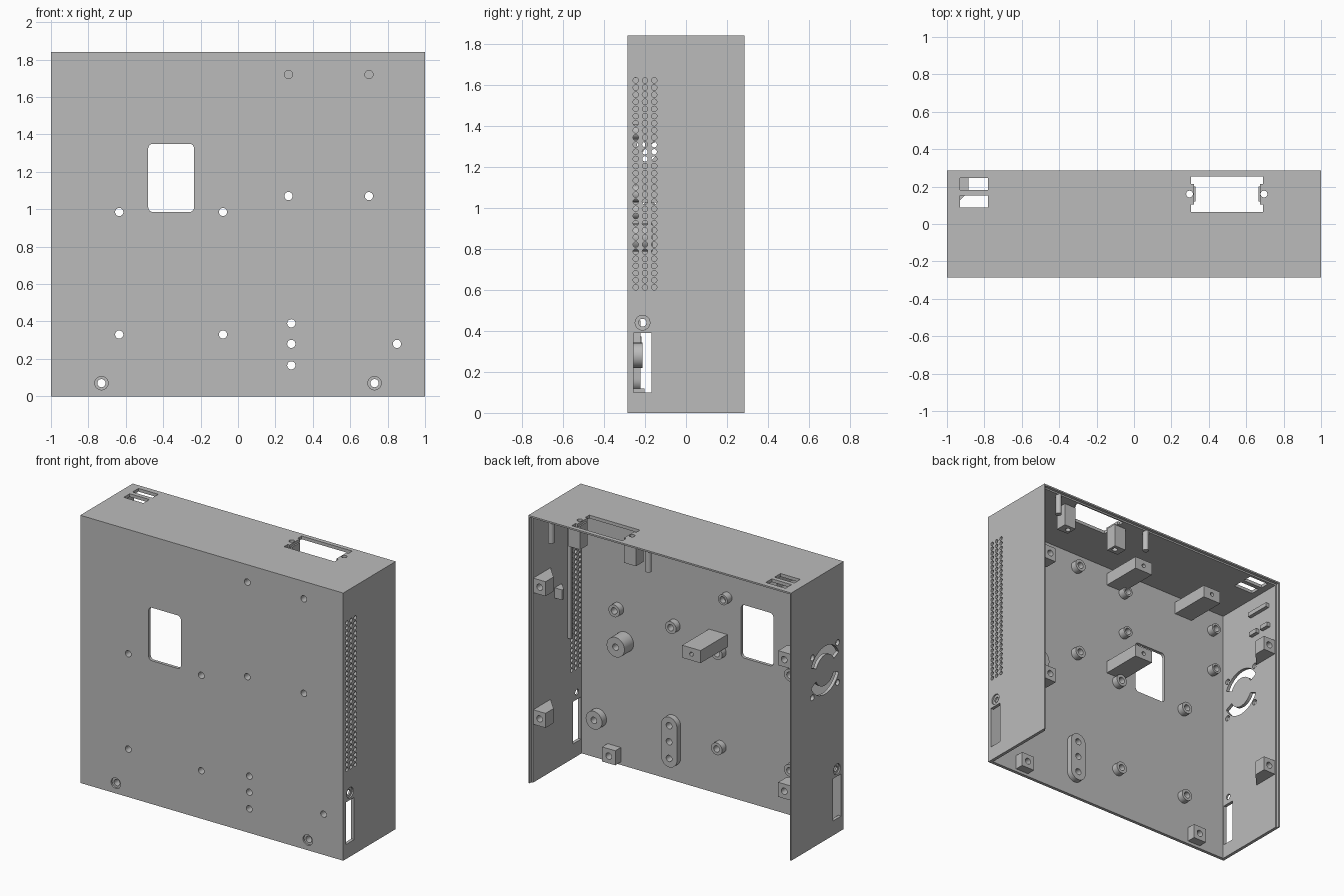
import bpy, bmesh, math

cube = bpy.data.objects.get("Cube")
if cube:
    bpy.data.objects.remove(cube, do_unlink=True)

mat = bpy.data.materials.new("plain grey")
mat.use_nodes = True
grey = (0.5, 0.5, 0.5, 1)
mat.diffuse_color = grey
mat.node_tree.nodes["Principled BSDF"].inputs["Base Color"].default_value = grey

W, D, H, T = 1.0, 0.285, 1.84, 0.022      # half width, half depth, height, wall
IN = -D + T                               # inner surface of the front panel


# ---- outline helpers
def rect(u0, u1, v0, v1):
    return [(u0, v0), (u1, v0), (u1, v1), (u0, v1)]


def arc(u, v, r, a0, a1, n):
    return [(u + r * math.cos(math.radians(a0 + (a1 - a0) * i / n)),
             v + r * math.sin(math.radians(a0 + (a1 - a0) * i / n))) for i in range(n + 1)]


def circle(u, v, r, n=24):
    return arc(u, v, r, 0, 360, n)[:-1]


def rounded(u0, u1, v0, v1, r):
    return (arc(u1 - r, v1 - r, r, 0, 90, 6) + arc(u0 + r, v1 - r, r, 90, 180, 6)
            + arc(u0 + r, v0 + r, r, 180, 270, 6) + arc(u1 - r, v0 + r, r, 270, 360, 6))


def prism(bm, pts, axis, a, b):
    """Extrude an outline along an axis from a to b."""
    place = {"x": lambda p, d: (d, p[0], p[1]),
             "y": lambda p, d: (p[0], d, p[1]),
             "z": lambda p, d: (p[0], p[1], d)}[axis]
    lo = [bm.verts.new(place(p, a)) for p in pts]
    hi = [bm.verts.new(place(p, b)) for p in pts]
    bm.faces.new(lo)
    bm.faces.new(hi[::-1])
    for i in range(len(pts)):
        j = (i + 1) % len(pts)
        bm.faces.new((lo[i], hi[i], hi[j], lo[j]))


def build(name, prisms):
    bm = bmesh.new()
    for p in prisms:
        prism(bm, *p)
    bmesh.ops.recalc_face_normals(bm, faces=bm.faces)
    me = bpy.data.meshes.new(name)
    bm.to_mesh(me)
    bm.free()
    me.materials.append(mat)
    ob = bpy.data.objects.new(name, me)
    bpy.context.collection.objects.link(ob)
    return ob


def cut(ob, prisms):
    cutter = build("cutter", prisms)
    cutter.hide_render = True
    mod = ob.modifiers.new("cut", "BOOLEAN")
    mod.operation, mod.solver, mod.object = "DIFFERENCE", "EXACT", cutter
    bpy.context.view_layer.objects.active = ob
    bpy.ops.object.modifier_apply(modifier=mod.name)
    bpy.data.objects.remove(cutter, do_unlink=True)


# ---- shell: front, top and two sides, open at the back and bottom
shell = build("case_shell", [(rect(-W, W, -D, D), "z", 0, H)])
cut(shell, [(rect(-W + T, W - T, IN, 1), "z", -1, H - T)])
cut(shell, [(rect(-W + T / 2, W - T / 2, D - 0.02, 1), "z", -1, H - T / 2)])

# front panel holes
board = [(x, z) for x in (-0.635, -0.08) for z in (0.33, 0.985)]
drive = [(x, z) for x in (0.27, 0.70) for z in (1.07, 1.72)]
strip = [(0.285, z) for z in (0.165, 0.28, 0.39)]
side_post = [(0.85, 0.28)]
feet = [(-0.73, 0.07), (0.73, 0.07)]
through = [(circle(x, z, 0.022), "y", -1, 1) for x, z in board + drive + strip + side_post + feet]
cut(shell, [(p, a, -1, 0) for p, a, _, _ in through]
    + [(rounded(-0.48, -0.235, 0.985, 1.35, 0.025), "y", -1, 0)])
cut(shell, [(circle(x, z, 0.036), "y", -1, -D + 0.012) for x, z in feet])

# left side vent grid
cut(shell, [(circle(y, 0.612 + 0.0348 * i, 0.0135, 12), "x", 0.5, 1.5)
            for y in (-0.245, -0.2, -0.155) for i in range(30)])

# slot and screw hole on both sides
cut(shell, [(rect(-0.257, -0.167, 0.1, 0.39), "x", -2, 2),
            (circle(-0.212, 0.44, 0.019), "x", -2, 2)])
cut(shell, [(circle(-0.212, 0.44, 0.036), "x", s * (W - 0.01), s * 2) for s in (-1, 1)])

# fan grille on the right side
FY, FZ = -0.082, 1.17
grille = [(arc(FY, FZ, 0.165, a, a + 130, 16) + arc(FY, FZ, 0.105, a + 130, a, 16), "x", -2, -0.5)
          for a in (25, 205)]
grille += [(circle(FY + i * 0.137, FZ + j * 0.137, 0.02), "x", -2, -0.5)
           for i in (-1, 1) for j in (-1, 1)]
cut(shell, grille)

# top connector opening, its screw holes, and two small slots
socket = [(0.305, 0.065), (0.69, 0.065), (0.69, 0.105), (0.675, 0.105), (0.675, 0.215), (0.69, 0.215),
          (0.69, 0.255), (0.305, 0.255), (0.305, 0.215), (0.32, 0.215), (0.32, 0.105), (0.305, 0.105)]
cut(shell, [(socket, "z", 1, 3)]
    + [(circle(x, 0.16, 0.018), "z", 1, 3) for x in (0.297, 0.695)]
    + [(rect(-0.93, -0.78, y, y + 0.065), "z", 1, 3) for y in (0.087, 0.182)])

# ---- standoffs on the inside of the front panel
BASE = IN - 0.004
posts = [(circle(x, z, 0.042), "y", BASE, IN + 0.045) for x, z in board + drive]
posts += [(circle(x, z, 0.062), "y", BASE, IN + 0.05) for x, z in side_post]
capsule = arc(0.285, 0.39, 0.06, 0, 180, 12) + arc(0.285, 0.165, 0.06, 180, 360, 12)
posts += [(capsule, "y", BASE, IN + 0.04)]
posts += [(rect(x - 0.05, x + 0.05, z - 0.05, z + 0.05), "y", BASE, IN + 0.06) for x, z in feet]
standoffs = build("standoffs", posts)
cut(standoffs, through)

# blind posts
blind = [(x, z, 0.036, 0.05) for x in (-0.13, -0.88) for z in (1.37, 1.67)] + [(0.65, 0.855, 0.068, 0.1)]
blind_posts = build("blind_posts", [(circle(x, z, r), "y", BASE, IN + h) for x, z, r, h in blind])
cut(blind_posts, [(circle(x, z, 0.022), "y", IN + 0.01, 1) for x, z, r, h in blind])

# long support arms
arms = [(-0.06, 1.07), (-0.06, 1.73), (-0.64, 1.73)]
support_arms = build("support_arms", [(rect(x - 0.07, x + 0.07, z - 0.043, z + 0.043), "y", BASE, IN + 0.29)
                                      for x, z in arms])
cut(support_arms, [(circle(x, z, 0.014), "y", IN + 0.2, 1) for x, z in arms])

# ---- cover mounts on the side walls, tapered towards the front
mounts, mount_holes = [], []
for s in (-1, 1):
    wall = s * (W - T + 0.004)
    outline = [(wall, 0.07), (s * 0.885, 0.175), (s * 0.885, 0.262), (wall, 0.262)]
    for z in (0.45, 1.355):
        mounts.append((outline, "z", z - 0.05, z + 0.05))
        mount_holes.append((circle(s * 0.93, z, 0.022), "y", 0.18, 1))
cover_mounts = build("cover_mounts", mounts)
cut(cover_mounts, mount_holes)

# ---- hanging parts below the top panel
blocks = build("connector_blocks", [(rect(x - 0.045, x + 0.045, 0.12, 0.2), "z", 1.66, H - T + 0.004)
                                    for x in (0.285, 0.71)])
cut(blocks, [(circle(x, 0.16, 0.018), "z", 1, 3) for x in (0.297, 0.695)])
build("hanging_pins", [(circle(x, 0.25, 0.02), "z", 1.68, H - T + 0.004) for x in (0.11, 0.85)])

# ---- small guides on the side walls
RIB = W - T + 0.004
build("left_wall_rib", [(rect(-0.128, -0.11, 0.85, 1.62), "x", RIB - 0.03, RIB)])
build("left_wall_clip", [([(RIB, -0.05), (RIB - 0.06, 0.01), (RIB - 0.06, 0.03), (RIB, 0.03)],
                          "z", 1.18, 1.25)])
build("right_wall_guides", [(rect(y0, y1, z, z + 0.03), "x", -RIB, -RIB + 0.03)
                            for y0, y1, z in ((0.02, 0.2, 1.68), (0.03, 0.1, 1.53), (0.14, 0.21, 1.53))])

# ---- smooth round parts, keep edges sharp
for ob in (standoffs, blind_posts):
    bpy.ops.object.select_all(action="DESELECT")
    ob.select_set(True)
    bpy.context.view_layer.objects.active = ob
    bpy.ops.object.shade_smooth_by_angle(angle=math.radians(30))
